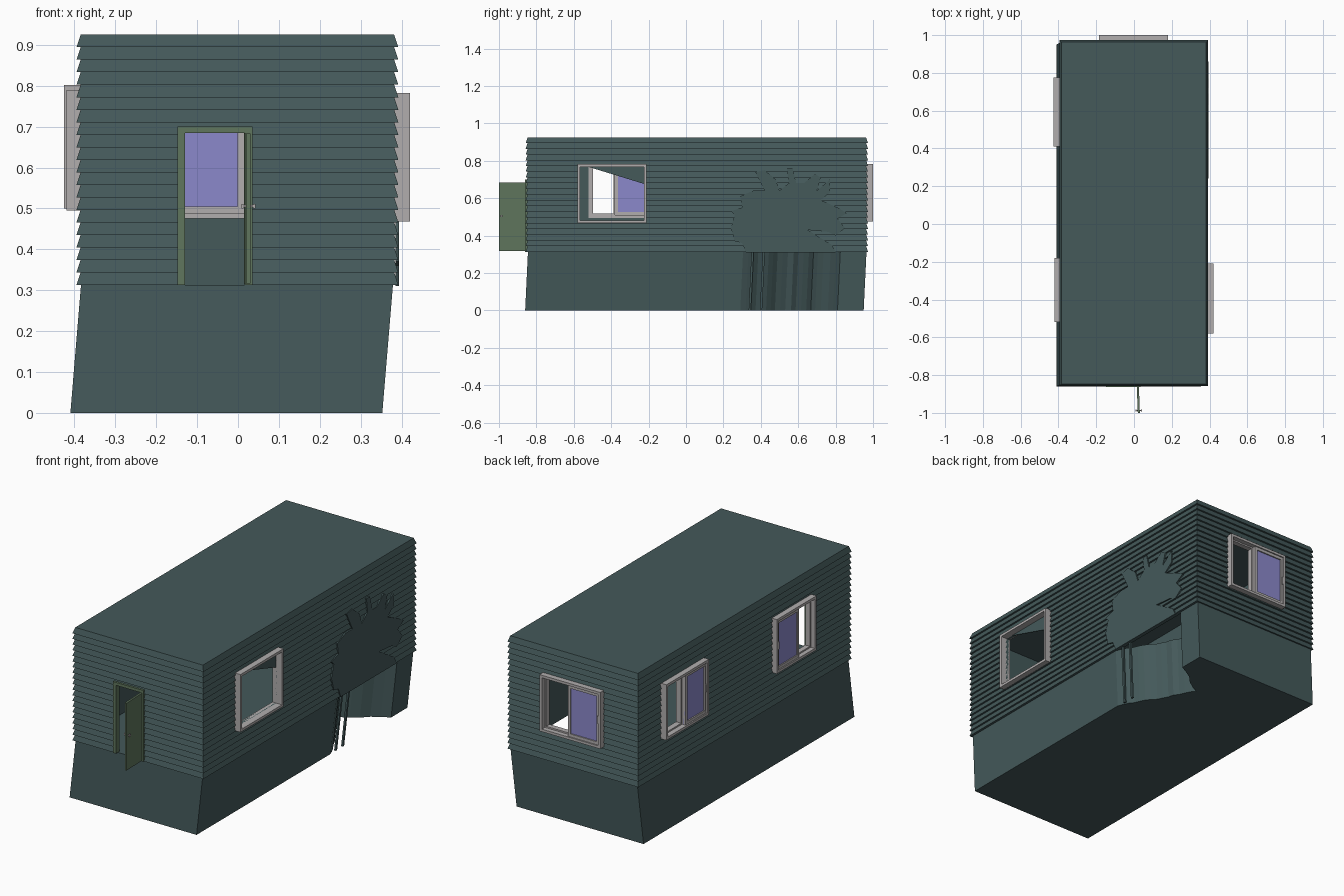
import bpy, bmesh, random
from mathutils import Vector

random.seed(4)
cube = bpy.data.objects.get("Cube")
if cube:
    bpy.data.objects.remove(cube, do_unlink=True)


def material(name, rgb):
    m = bpy.data.materials.new(name)
    m.use_nodes = True
    m.diffuse_color = (*rgb, 1)
    m.node_tree.nodes["Principled BSDF"].inputs["Base Color"].default_value = (*rgb, 1)
    return m


WALL = material("dark teal", (0.058, 0.1, 0.102))
GREY = material("light grey", (0.44, 0.42, 0.42))
GLASS = material("violet glass", (0.26, 0.25, 0.6))
GREEN = material("moss green", (0.115, 0.18, 0.11))


def finish(name, bm, mats):
    bmesh.ops.recalc_face_normals(bm, faces=bm.faces)
    me = bpy.data.meshes.new(name)
    bm.to_mesh(me)
    bm.free()
    for m in mats:
        me.materials.append(m)
    ob = bpy.data.objects.new(name, me)
    bpy.context.scene.collection.objects.link(ob)
    return ob


def boxes(name, parts, mats):
    """One object made of boxes given as (corner, corner, material index)."""
    bm = bmesh.new()
    for a, b, index in parts:
        a, b = Vector(a), Vector(b)
        new = bmesh.ops.create_cube(bm, size=1)["verts"]
        for v in new:
            v.co = (a + b) / 2 + v.co * (b - a)
        for f in {f for v in new for f in v.link_faces}:
            f.material_index = index
    return finish(name, bm, mats)


def prism(name, outline, offset, mat):
    """Close an outline into a solid, its far end moved by offset."""
    bm = bmesh.new()
    near = [bm.verts.new(p) for p in outline]
    far = [bm.verts.new(Vector(p) + Vector(offset)) for p in outline]
    n = len(near)
    bm.faces.new(near)
    bm.faces.new(far[::-1])
    for i in range(n):
        j = (i + 1) % n
        bm.faces.new((near[i], near[j], far[j], far[i]))
    return finish(name, bm, [mat])


def cut(target, cutter):
    mod = target.modifiers.new("cut", "BOOLEAN")
    mod.operation, mod.solver, mod.object = "DIFFERENCE", "EXACT", cutter
    bpy.context.view_layer.objects.active = target
    bpy.ops.object.modifier_apply(modifier=mod.name)
    bpy.data.objects.remove(cutter, do_unlink=True)


# Leaning base with a broken, ribbed notch
LEAN = Vector((0.026, 0.015, 0.313))
outline = [(-0.41, -0.86, 0), (0.353, -0.86, 0)]
mouth, apex, end = Vector((0.353, 0.29, 0)), Vector((0.14, 0.667, 0)), Vector((0.353, 0.81, 0))
for a, b, ribs in ((mouth, apex, 14), (apex, end, 5)):
    outline.append(a)
    side = Vector((a.y - b.y, b.x - a.x, 0)).normalized()
    for i in range(1, ribs):
        outline.append(a.lerp(b, i / ribs) + side * random.uniform(-1, 1) * 0.008)
outline += [end, (0.353, 0.95, 0), (-0.41, 0.95, 0)]
prism("base", outline, LEAN, WALL)

# Splinters left hanging in the notch
for i, y in enumerate((0.335, 0.395)):
    ring = [(0.343, y, 0), (0.353, y, 0), (0.353, y + 0.012, 0), (0.343, y + 0.012, 0)]
    prism(f"splinter_{i + 1}", ring, LEAN, WALL)

# Siding: stacked boards, each flaring out at its lower edge
BOARDS, BOTTOM, TOP = 20, 0.313, 0.925
bm = bmesh.new()
rings = []
for i in range(BOARDS):
    for flare, z in ((0.01, i), (0, i + 1)):
        height = BOTTOM + (TOP - BOTTOM) * z / BOARDS
        x0, x1, y0, y1 = -0.385 - flare, 0.382 + flare, -0.847 - flare, 0.963 + flare
        rings.append([bm.verts.new((x, y, height))
                      for x, y in ((x0, y0), (x1, y0), (x1, y1), (x0, y1))])
for low, high in zip(rings, rings[1:]):
    for i in range(4):
        j = (i + 1) % 4
        bm.faces.new((low[i], low[j], high[j], high[i]))
bm.faces.new(rings[0][::-1])
bm.faces.new(rings[-1])
siding = finish("siding_and_roof", bm, [WALL])
cut(siding, boxes("room_cutter", [((-0.372, -0.836, 0.2), (0.369, 0.951, 0.912), 0)], [WALL]))


def window(name, axis, wall, out, u0, u1, z0, z1, pane=None):
    """Framed window; pane gives the range of the glazed half."""
    def part(us, ds, zs, index):
        ends = [(d, u, z) if axis == "x" else (u, d, z) for u, d, z in zip(us, ds, zs)]
        lo = [min(p) for p in zip(*ends)]
        hi = [max(p) for p in zip(*ends)]
        return lo, hi, index

    def border(u0, u1, z0, z1, ds, w):
        return [part((u0, u1), ds, (z0, z0 + w), 0), part((u0, u1), ds, (z1 - w, z1), 0),
                part((u0, u0 + w), ds, (z0, z1), 0), part((u1 - w, u1), ds, (z0, z1), 0)]

    t = 0.014
    inward = wall - (out - wall) * 0.7
    hole = part((u0 + t, u1 - t), (wall - 0.05, wall + 0.05), (z0 + t, z1 - t), 0)
    cut(siding, boxes("window_cutter", [hole], [WALL]))
    parts = border(u0, u1, z0, z1, (inward, out), t)
    if pane:
        p0, p1 = pane
        mid = (wall + out) / 2
        step = (out - wall) * 0.3
        parts += border(p0, p1, z0 + t, z1 - t, (mid - step, mid + step), 0.016)
        parts.append(part((p0, p1), (mid - step / 3, mid + step / 3), (z0 + t, z1 - t), 1))
        # Slim inner rails around the open half
        o0, o1 = (p1, u1 - t) if u1 - p1 > p0 - u0 else (u0 + t, p0)
        parts += border(o0, o1, z0 + t, z1 - t, (inward, mid - step), 0.008)
        # Pull handle on the outer stile
        grip = p0 + 0.008 if p0 - u0 < u1 - p1 else p1 - 0.008
        zc = (z0 + z1) / 2
        parts.append(part((grip - 0.003, grip + 0.003), (mid, out), (zc - 0.02, zc + 0.02), 0))
    boxes(name, parts, [GREY, GLASS])


window("left_window", "x", 0.387, 0.421, -0.58, -0.21, 0.468, 0.782)
window("right_front_window", "x", -0.39, -0.42, -0.52, -0.18, 0.495, 0.79, (-0.38, -0.19))
window("right_rear_window", "x", -0.39, -0.425, 0.41, 0.775, 0.5, 0.802, (0.42, 0.6))
window("back_window", "y", 0.968, 1.0, -0.185, 0.18, 0.475, 0.782, (-0.175, 0.015))

# Loose wedge of wall left in the left window opening
prism("window_wedge", [(0.38, -0.53, 0.77), (0.38, -0.22, 0.77), (0.38, -0.22, 0.675)],
      (0.005, 0, 0), WALL)

# Doorway, frame and open door with knobs
cut(siding, boxes("door_cutter", [((-0.132, -0.9, 0.3), (0.018, -0.8, 0.685), 0)], [WALL]))
FRONT, BACK = -0.862, -0.83
boxes("door_frame", [
    ((-0.148, FRONT, BOTTOM), (-0.13, BACK, 0.7), 0),
    ((0.016, FRONT, BOTTOM), (0.035, BACK, 0.7), 0),
    ((-0.148, FRONT, 0.684), (0.035, BACK, 0.7), 0)], [GREEN])
prism("door", [(0.015, FRONT, 0.317), (0.026, FRONT, 0.317), (0.031, -1, 0.317), (0.02, -1, 0.317)],
      (0, 0, 0.366), GREEN)
boxes("door_knobs", [
    ((0.01, -0.989, 0.504), (0.041, -0.985, 0.508), 0),
    ((0.008, -0.992, 0.5), (0.014, -0.981, 0.511), 0),
    ((0.037, -0.992, 0.5), (0.043, -0.981, 0.511), 0)], [GREY])

# Ragged flat patch on the left wall above the notch
patch = [(.32, .31), (.3, .36), (.26, .37), (.24, .44), (.26, .51), (.24, .53), (.3, .55),
         (.29, .61), (.36, .64), (.42, .64), (.37, .74), (.42, .75), (.48, .7), (.5, .64),
         (.55, .68), (.54, .76), (.57, .76), (.59, .68), (.63, .68), (.69, .73), (.72, .71),
         (.7, .64), (.77, .7), (.77, .63), (.72, .59), (.81, .55), (.86, .52), (.81, .49),
         (.85, .44), (.8, .4), (.76, .42), (.65, .43), (.78, .35), (.8, .31)]
prism("ragged_patch", [(0.385, y, z) for y, z in patch], (0.009, 0, 0), WALL)
